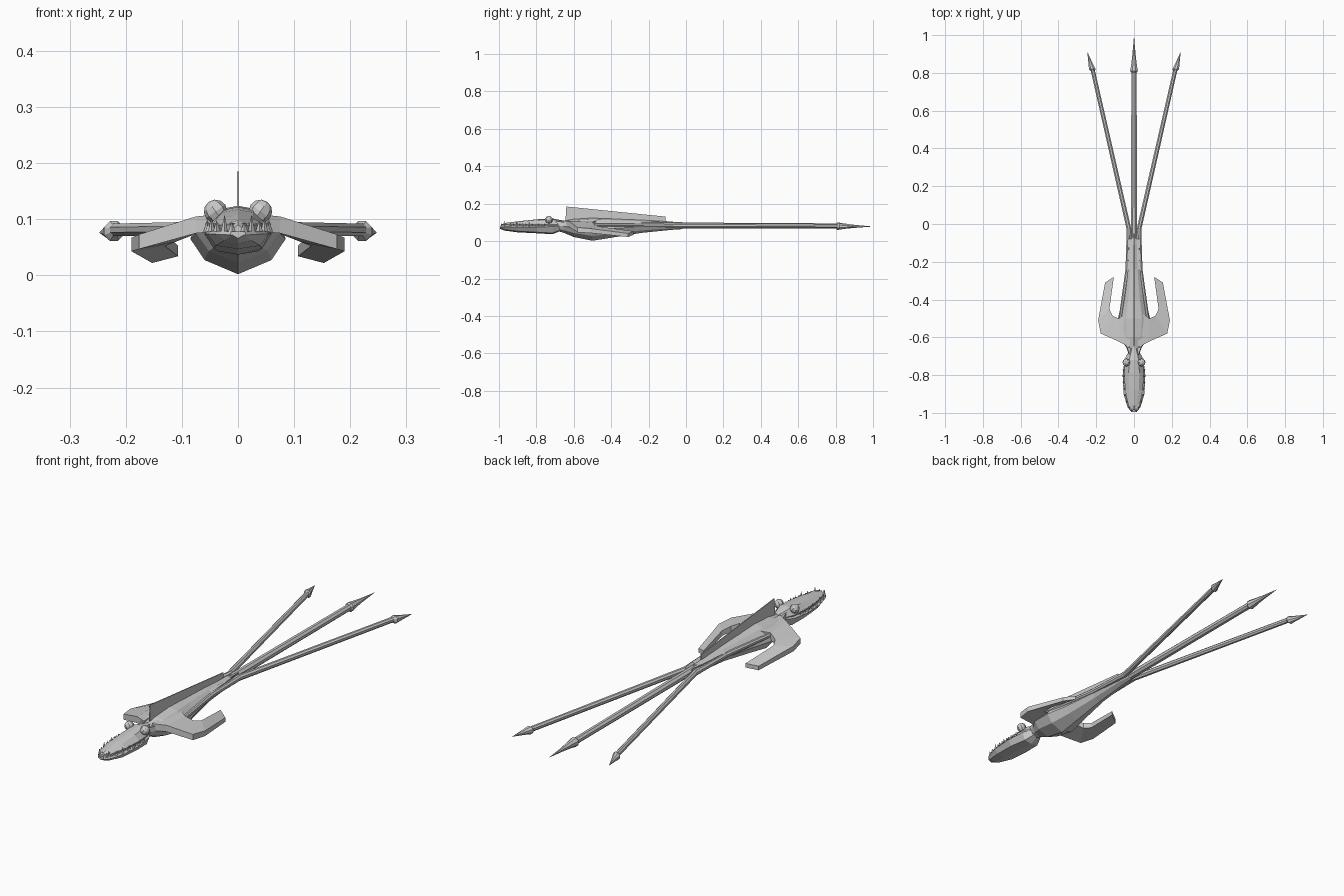
import bpy, bmesh, math
from mathutils import Vector, Matrix

if "Cube" in bpy.data.objects:
    bpy.data.objects.remove(bpy.data.objects["Cube"])


def loft(name, rings):
    """Skin a closed, capped surface through equally sized rings of points."""
    bm = bmesh.new()
    rows = [[bm.verts.new(p) for p in ring] for ring in rings]
    n = len(rows[0])
    for a, b in zip(rows, rows[1:]):
        for i in range(n):
            bm.faces.new((a[i], a[(i + 1) % n], b[(i + 1) % n], b[i]))
    bm.faces.new(rows[0])
    bm.faces.new(rows[-1])
    bmesh.ops.remove_doubles(bm, verts=bm.verts, dist=1e-6)
    bmesh.ops.recalc_face_normals(bm, faces=bm.faces)
    me = bpy.data.meshes.new(name)
    bm.to_mesh(me)
    bm.free()
    ob = bpy.data.objects.new(name, me)
    bpy.context.collection.objects.link(ob)
    return ob


def half_loft(name, sections):
    """Sections are (y, [(x, z)...]) top to bottom, mirrored across x."""
    rings = []
    for y, prof in sections:
        right = [(x, y, z) for x, z in prof]
        left = [(-x, y, z) for x, z in prof[-2:0:-1]]
        rings.append(right + left)
    return loft(name, rings)


def tube(name, path, sides=8):
    """Path entries are (x, y, z, radius)."""
    rings = []
    for x, y, z, r in path:
        rings.append([(x + r * math.cos((i + .5) * math.tau / sides), y,
                       z + r * math.sin((i + .5) * math.tau / sides)) for i in range(sides)])
    return loft(name, rings)


def mirror_x(ob):
    ob.modifiers.new("mirror", 'MIRROR').use_axis = (True, False, False)
    return ob


# Body: keeled belly, broad chest, narrow rear: y, half width, top, side, bottom
body = [(-.70, .025, .105, .085, .058), (-.655, .04, .108, .08, .045),
        (-.60, .075, .118, .075, .022), (-.50, .085, .124, .065, .002),
        (-.40, .062, .120, .068, .018), (-.24, .036, .114, .076, .044),
        (-.08, .028, .105, .08, .06), (-.02, .018, .097, .08, .064)]
half_loft("body", [(y, [(0, t), (w * .5, t - .008), (w * .9, s + .022), (w, s),
                        (w * .7, b + (s - b) * .4), (0, b)])
                   for y, w, t, s, b in body])

# Dorsal fin: thin upright blade
fin_outline = [(-.645, .10), (-.64, .185), (-.11, .131), (-.11, .095)]
loft("dorsal_fin", [[(x, y, z) for y, z in fin_outline] for x in (-.002, .002)])

# Swept arms hooking backwards: outer edge, inner edge, thickness
arm = [((.02, -.655, .110), (.02, -.46, .116), .03),
       ((.075, -.625, .105), (.08, -.50, .102), .03),
       ((.176, -.58, .073), (.113, -.487, .085), .026),
       ((.19, -.51, .067), (.13, -.45, .076), .024),
       ((.153, -.31, .041), (.107, -.28, .053), .019)]
down = lambda p, t: (p[0], p[1], p[2] - t)
mirror_x(loft("arm", [[a, b, down(b, t), down(a, t)] for a, b, t in arm]))

# Lower jaw
jaw = [(-.995, .014, .078, .066), (-.97, .034, .079, .056), (-.90, .055, .080, .047),
       (-.80, .060, .080, .042), (-.715, .050, .084, .037), (-.665, .022, .09, .056)]
half_loft("lower_jaw", [(y, [(0, t), (w * .85, t), (w, t - .006), (w * .72, b + .006), (0, b)])
                        for y, w, t, b in jaw])

# Upper skull
skull = [(-.985, .012, .090), (-.96, .030, .098), (-.88, .047, .108),
         (-.79, .052, .117), (-.72, .046, .122), (-.655, .018, .110)]
half_loft("upper_skull", [(y, [(0, t), (w * .55, t - .005), (w, .090), (w * .9, .078), (0, .075)])
                          for y, w, t in skull])

# Eyes: stubby domes tilted outwards on the brow
bm = bmesh.new()
bmesh.ops.create_uvsphere(bm, u_segments=8, v_segments=6, radius=.021)
bm.transform(Matrix.Translation((.040, -.733, .114)) @ Matrix.Rotation(math.radians(35), 4, 'Y'))
me = bpy.data.meshes.new("eye")
bm.to_mesh(me)
bm.free()
eye = bpy.data.objects.new("eye", me)
bpy.context.collection.objects.link(eye)
mirror_x(eye)

# Teeth along the jaw rim, longest near the snout, alternating up and down
bm = bmesh.new()
rim = [(.011, -.986, .018), (.024, -.972, .030), (.038, -.938, .020), (.047, -.905, .026),
       (.052, -.872, .018), (.055, -.838, .022), (.056, -.805, .016), (.054, -.772, .016)]
for i, (x, y, h) in enumerate(rim):
    up = Matrix.Translation((x, y, .078 + h / 2))
    bmesh.ops.create_cone(bm, cap_ends=True, segments=4, radius1=.0065, radius2=0, depth=h, matrix=up)
    dn = Matrix.Translation((x * .96, y + .016, .083)) @ Matrix.Rotation(math.pi, 4, 'X')
    bmesh.ops.create_cone(bm, cap_ends=True, segments=4, radius1=.005, radius2=0, depth=.018, matrix=dn)
me = bpy.data.meshes.new("teeth")
bm.to_mesh(me)
bm.free()
teeth = bpy.data.objects.new("teeth", me)
bpy.context.collection.objects.link(teeth)
mirror_x(teeth)

# Three tails: the outer pair starts as a ridge along the flank
tube("middle_tail", [(0, -.15, .085, .018), (0, .02, .083, .0175), (0, .82, .081, .015)])
mirror_x(tube("side_tail", [(.072, -.50, .088, .010), (.034, -.24, .087, .012),
                            (.026, -.03, .084, .0135), (.222, .83, .081, .012)]))

# Barbed tail tips
tube("middle_tail_tip", [(0, .795, .08, .010), (0, .81, .08, .022), (0, .845, .08, .016),
                         (0, .90, .079, .009), (0, .995, .078, .0003)])
mirror_x(tube("side_tail_tip", [(.218, .805, .08, .008), (.221, .82, .079, .019),
                                (.230, .85, .078, .012), (.247, .912, .076, .0003)]))
